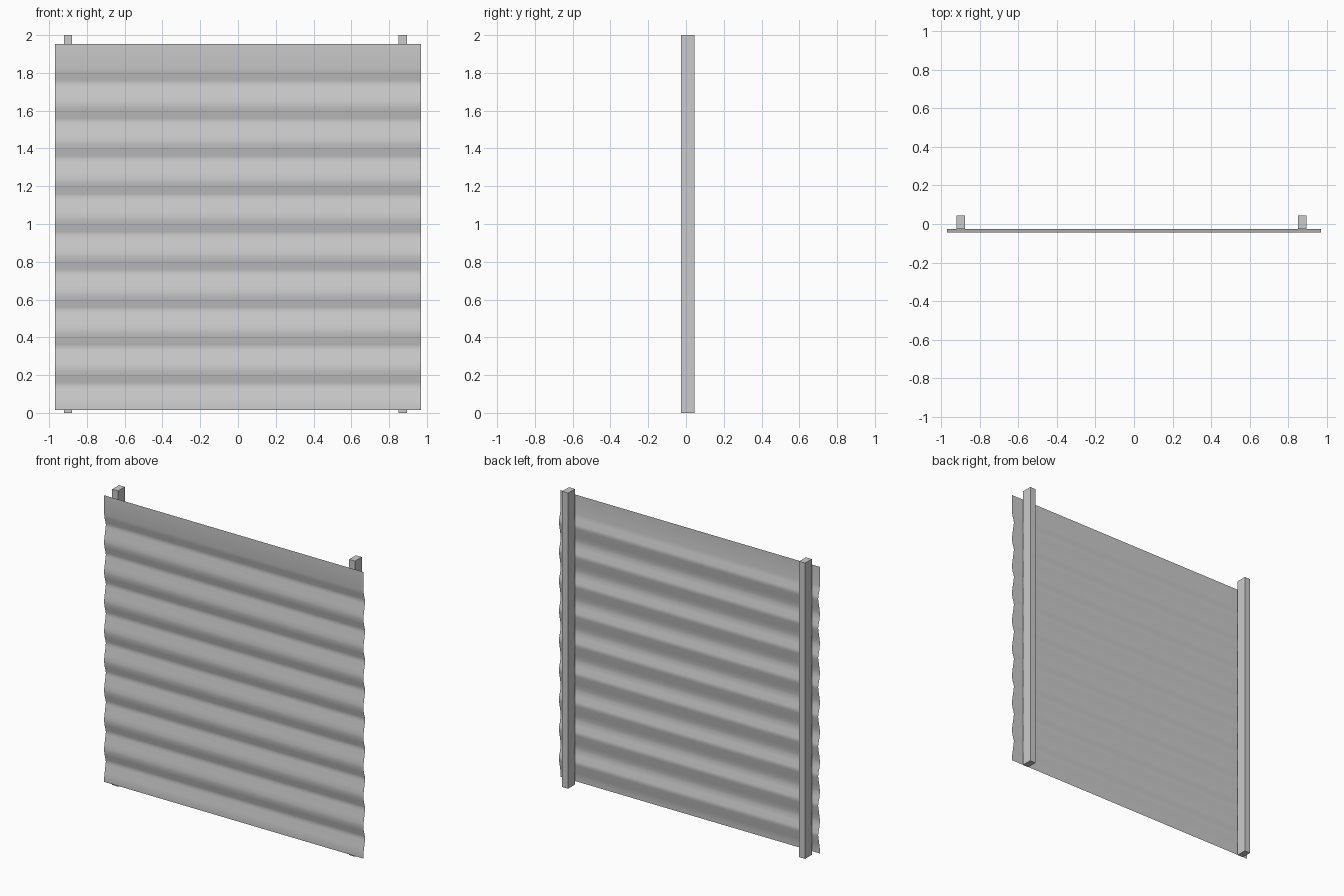
import bpy
import bmesh

cube = bpy.data.objects.get("Cube")
if cube:
    bpy.data.objects.remove(cube, do_unlink=True)

# Single galvanised grey
grey = bpy.data.materials.new("galvanised_grey")
grey.use_nodes = True
colour = (0.6, 0.6, 0.6, 1)
grey.diffuse_color = colour
grey.node_tree.nodes["Principled BSDF"].inputs["Base Color"].default_value = colour


def add_object(name, bm):
    mesh = bpy.data.meshes.new(name)
    bm.to_mesh(mesh)
    bm.free()
    mesh.materials.append(grey)
    obj = bpy.data.objects.new(name, mesh)
    bpy.context.collection.objects.link(obj)
    return obj


# Corrugated sheet: tight valleys at the back, rounded ridges at the front
BACK, HALF_WIDTH = -0.027, 0.97
BOTTOM, TOP = 0.015, 1.953
PITCH, FIRST_VALLEY, VALLEYS = 0.2, 0.145, 9
WAVE = [(0, 0), (0.015, 0.002), (0.05, 0.013), (0.08, 0.018),
        (0.1, 0.018), (0.13, 0.013), (0.185, 0.002)]

profile = [(BOTTOM, 0.018)]
for i in range(-1, VALLEYS):
    for dz, depth in WAVE:
        z = FIRST_VALLEY + i * PITCH + dz
        crest_passed = i == VALLEYS - 1 and dz > 0.09
        if z > BOTTOM + 0.01 and not crest_passed:
            profile.append((z, depth))
profile.append((TOP, 0.018))

bm = bmesh.new()
rows = [[bm.verts.new((x, BACK - depth, z)) for x in (-HALF_WIDTH, HALF_WIDTH)]
        for z, depth in profile]
for low, high in zip(rows, rows[1:]):
    face = bm.faces.new((low[0], low[1], high[1], high[0]))
    face.smooth = True
add_object("corrugated_sheet", bm)


# Square posts behind the sheet
def add_post(name, x):
    bm = bmesh.new()
    bmesh.ops.create_cube(bm, size=1)
    bmesh.ops.scale(bm, vec=(0.044, 0.072, 2), verts=bm.verts)
    bmesh.ops.translate(bm, vec=(x, 0.009, 1), verts=bm.verts)
    add_object(name, bm)


add_post("right_post", -0.9)
add_post("left_post", 0.873)
